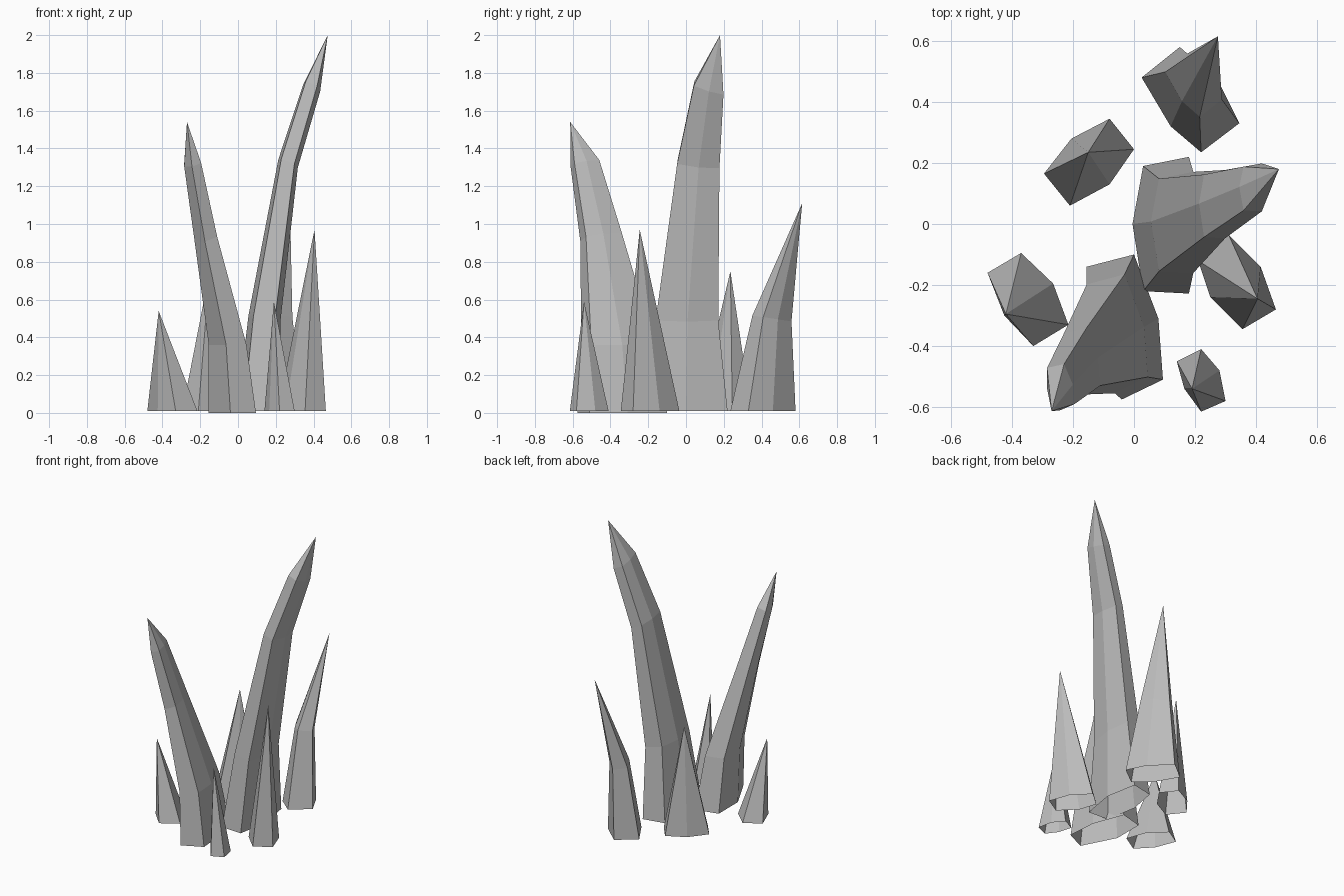
import bpy
import bmesh

cube = bpy.data.objects.get("Cube")
if cube:
    bpy.data.objects.remove(cube, do_unlink=True)

# Plain grey stone
stone = bpy.data.materials.new("grey_stone")
stone.use_nodes = True
grey = (0.5, 0.5, 0.5, 1)
stone.diffuse_color = grey
stone.node_tree.nodes["Principled BSDF"].inputs["Base Color"].default_value = grey


def spike(name, footprint, tip, rings=(), base_z=0.01):
    """Open-bottomed six-sided spike.
    Each ring is (centre x, centre y, z, x scale, y scale, z tilt along x, tilt along y)."""
    xs, ys = zip(*footprint)
    mid_x, mid_y = (min(xs) + max(xs)) / 2, (min(ys) + max(ys)) / 2
    bm = bmesh.new()
    loops = [[bm.verts.new((x, y, base_z)) for x, y in footprint]]
    for cx, cy, z, sx, sy, tilt_x, tilt_y in rings:
        loop = []
        for x, y in footprint:
            dx, dy = (x - mid_x) * sx, (y - mid_y) * sy
            loop.append(bm.verts.new((cx + dx, cy + dy, z + dx * tilt_x + dy * tilt_y)))
        loops.append(loop)
    top = bm.verts.new(tip)
    count = len(footprint)
    # Side panels between rings, then the point
    for i in range(count):
        j = (i + 1) % count
        for low, high in zip(loops, loops[1:]):
            bm.faces.new((low[i], low[j], high[j], high[i]))
        bm.faces.new((loops[-1][i], loops[-1][j], top))
    bmesh.ops.recalc_face_normals(bm, faces=bm.faces)
    # An open shell needs its outward side checked
    centre = loops[0][0].co.copy()
    for v in loops[0][1:]:
        centre += v.co
    centre /= count
    face = loops[0][0].link_faces[0]
    if face.normal.dot(face.calc_center_median() - centre) < 0:
        bmesh.ops.reverse_faces(bm, faces=bm.faces)
    mesh = bpy.data.meshes.new(name)
    bm.to_mesh(mesh)
    bm.free()
    mesh.materials.append(stone)
    obj = bpy.data.objects.new(name, mesh)
    bpy.context.collection.objects.link(obj)
    return obj


# Tallest spike, curving to the left and back
spike("tall_spike",
      [(.18, .22), (.03, .19), (-.005, 0), (.03, -.22), (.18, -.228), (.22, 0)],
      (.475, .18, 2),
      [(.14, .005, .5, .75, .74, -.2, 0),
       (.265, .065, 1.32, .46, .5, -.4, -.1),
       (.39, .12, 1.72, .4, .35, -.4, -.3)])

# Second large spike, curving to the front right
spike("front_large_spike",
      [(0, -.1), (-.155, -.14), (-.155, -.35), (-.04, -.575), (.095, -.51), (.08, -.31)],
      (-.27, -.613, 1.54),
      [(-.055, -.36, .36, .8, .82, 0, 0),
       (-.17, -.45, .93, .48, .46, .3, .2),
       (-.24, -.535, 1.32, .36, .32, .3, .2)], base_z=0)

# Bent spike at the back
spike("back_spike",
      [(.345, .33), (.22, .235), (.12, .32), (.025, .48), (.15, .58), (.28, .46)],
      (.275, .615, 1.11),
      [(.195, .455, .5, .58, .6, 0, -.15)])

# Small straight spikes
spike("back_right_small_spike",
      [(-.08, .345), (0, .245), (-.08, .13), (-.21, .06), (-.295, .165), (-.205, .28)],
      (-.15, .235, .75))
spike("right_small_spike",
      [(-.37, -.095), (-.265, -.195), (-.215, -.33), (-.33, -.4), (-.425, -.3), (-.48, -.16)],
      (-.42, -.295, .54))
spike("left_small_spike",
      [(.31, -.035), (.415, -.14), (.465, -.28), (.355, -.345), (.25, -.24), (.21, -.12)],
      (.405, -.245, .97))
spike("front_small_spike",
      [(.22, -.41), (.28, -.48), (.3, -.58), (.22, -.615), (.165, -.54), (.14, -.45)],
      (.19, -.54, .59))
